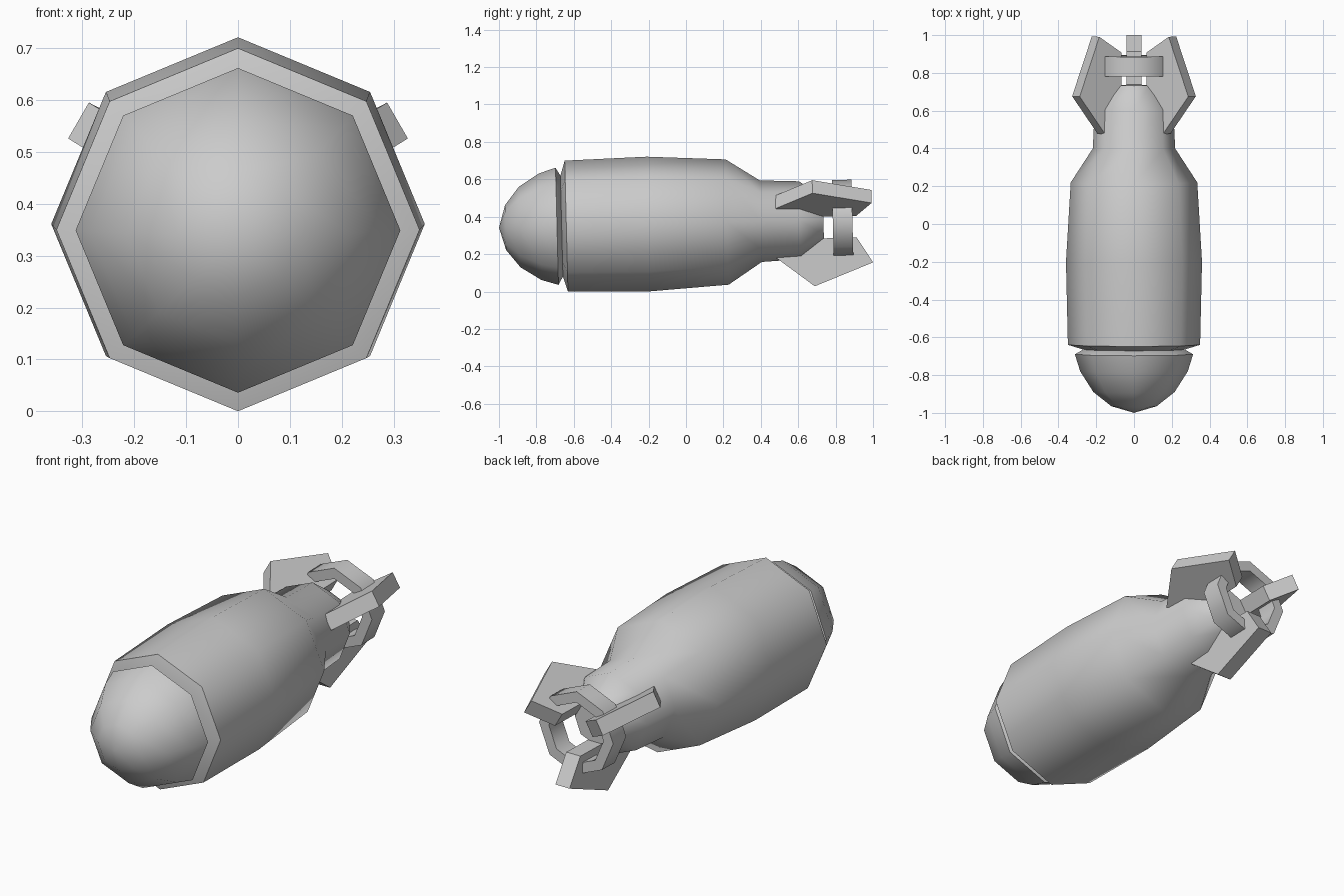
import bpy, bmesh, math
from mathutils import Matrix, Vector

cube = bpy.data.objects.get("Cube")
if cube:
    bpy.data.objects.remove(cube, do_unlink=True)

grey = bpy.data.materials.new("plain grey")
grey.use_nodes = True
grey.diffuse_color = (0.6, 0.6, 0.6, 1)
grey.node_tree.nodes["Principled BSDF"].inputs["Base Color"].default_value = (0.6, 0.6, 0.6, 1)

# The whole model is pitched slightly, tail up
PLACE = Matrix.Translation((0, 0, 0.366)) @ Matrix.Rotation(0.025, 4, 'X')
SIDES = 8


def finish(name, bm, smooth=True):
    bmesh.ops.recalc_face_normals(bm, faces=bm.faces)
    mesh = bpy.data.meshes.new(name)
    bm.to_mesh(mesh)
    bm.free()
    mesh.materials.append(grey)
    obj = bpy.data.objects.new(name, mesh)
    obj.matrix_world = PLACE
    bpy.context.collection.objects.link(obj)
    if smooth:
        bpy.ops.object.select_all(action='DESELECT')
        obj.select_set(True)
        bpy.context.view_layer.objects.active = obj
        bpy.ops.object.shade_smooth_by_angle(angle=math.radians(50))
    return obj


def lathe(name, profile, closed=False):
    """Turn (y, radius) points about the y axis, with a corner on top."""
    bm = bmesh.new()
    rings = []
    for y, r in profile:
        if r == 0:
            rings.append([bm.verts.new((0, y, 0))] * SIDES)
            continue
        angles = [math.tau * i / SIDES for i in range(SIDES)]
        rings.append([bm.verts.new((r * math.sin(a), y, r * math.cos(a))) for a in angles])
    pairs = list(zip(rings, rings[1:]))
    if closed:
        pairs.append((rings[-1], rings[0]))
    for a, b in pairs:
        for i in range(SIDES):
            j = (i + 1) % SIDES
            bm.faces.new(list(dict.fromkeys((a[i], a[j], b[j], b[i]))))
    if not closed:
        for ring in (rings[0], rings[-1]):
            if ring[0] is not ring[1]:
                bm.faces.new(ring)
    return finish(name, bm)


# Rounded nose with a bevelled base
lathe("nose", [(-1, 0), (-0.965, 0.12), (-0.89, 0.215), (-0.78, 0.285),
               (-0.69, 0.313), (-0.665, 0.27)])

# Barrel body running into the tail cone
lathe("body", [(-0.665, 0.27), (-0.64, 0.35), (-0.2, 0.36), (0.22, 0.335),
               (0.4, 0.218), (0.61, 0.208), (0.735, 0.115)])

# Ring joining the fins
lathe("tail_ring", [(0.785, 0.21), (0.89, 0.21), (0.89, 0.155), (0.785, 0.155)], closed=True)

# Three flat fins, one pointing straight down
FIN = [(0.48, 0.2), (0.68, 0.355), (0.995, 0.235), (0.91, 0.1), (0.7, 0.1)]
for name, degrees in (("fin_bottom", 180), ("fin_left", 60), ("fin_right", -60)):
    bm = bmesh.new()
    face = bm.faces.new([bm.verts.new((-0.04, y, r)) for y, r in FIN])
    out = bmesh.ops.extrude_face_region(bm, geom=[face], use_keep_orig=True)
    moved = [v for v in out["geom"] if isinstance(v, bmesh.types.BMVert)]
    bmesh.ops.translate(bm, verts=moved, vec=Vector((0.08, 0, 0)))
    bmesh.ops.rotate(bm, verts=bm.verts, matrix=Matrix.Rotation(math.radians(degrees), 3, 'Y'))
    finish(name, bm, smooth=False)
